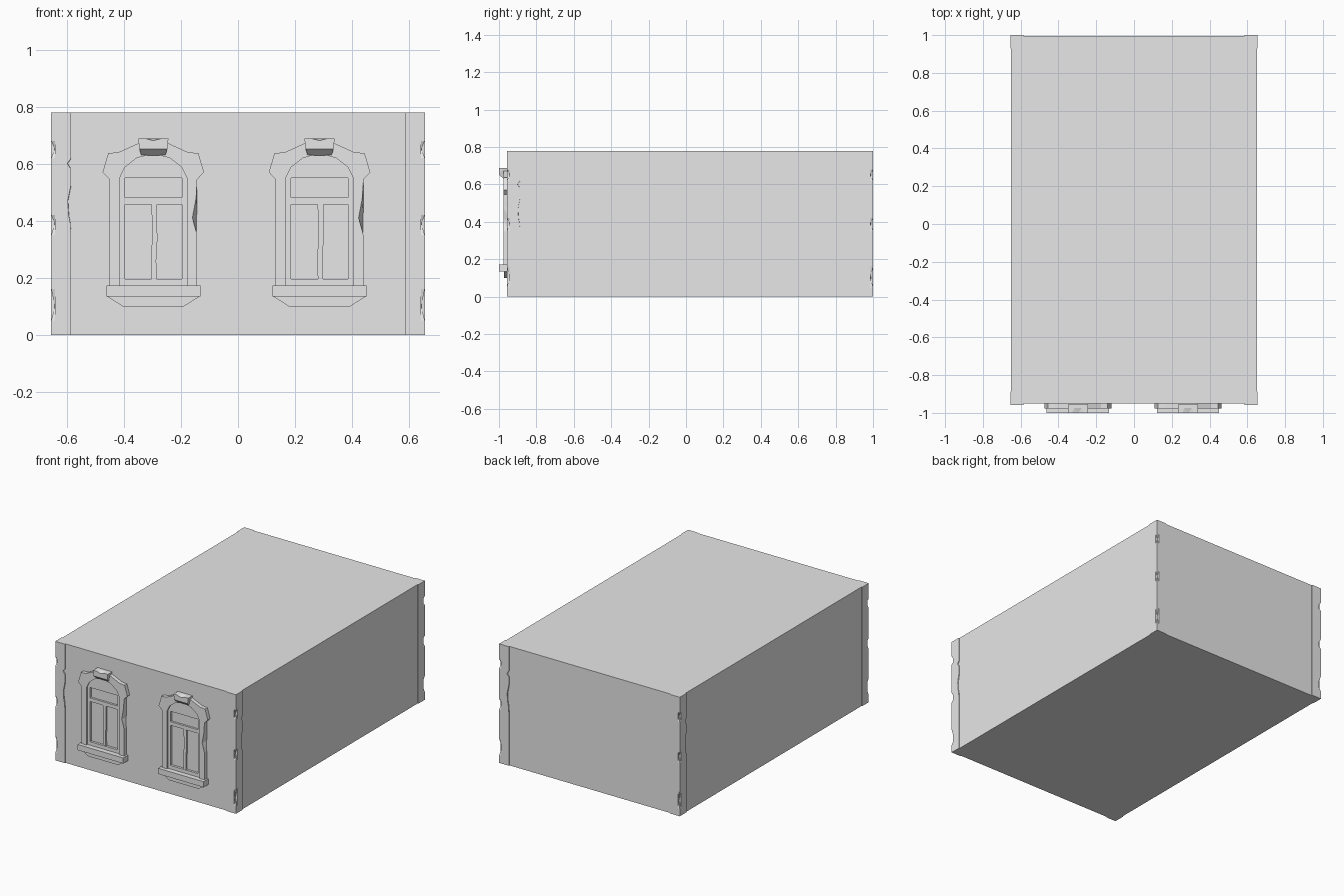
import bpy, bmesh, math
from mathutils import Matrix, Vector

cube = bpy.data.objects.get("Cube")
if cube:
    bpy.data.objects.remove(cube)

stone = bpy.data.materials.new("grey stone")
stone.use_nodes = True
GREY = (0.8, 0.8, 0.8, 1)
stone.diffuse_color = GREY
stone.node_tree.nodes["Principled BSDF"].inputs["Base Color"].default_value = GREY

HEIGHT = 0.78
WALL_Y = -0.951


def loft(name, rings, matrix=Matrix()):
    """Skin a list of matching closed rings of points and cap both ends."""
    bm = bmesh.new()
    loops = [[bm.verts.new(matrix @ Vector(p)) for p in ring] for ring in rings]
    n = len(loops[0])
    for low, high in zip(loops, loops[1:]):
        for i in range(n):
            j = (i + 1) % n
            bm.faces.new((low[i], low[j], high[j], high[i]))
    bm.faces.new(loops[0][::-1])
    bm.faces.new(loops[-1])
    quads = [f for f in bm.faces if len(f.verts) == 4]
    bmesh.ops.triangulate(bm, faces=quads)
    bmesh.ops.recalc_face_normals(bm, faces=bm.faces)
    mesh = bpy.data.meshes.new(name)
    bm.to_mesh(mesh)
    bm.free()
    mesh.materials.append(stone)
    obj = bpy.data.objects.new(name, mesh)
    bpy.context.collection.objects.link(obj)
    return obj


def relief(name, cx, outline, front_y, front=None):
    """Raise an x-z outline from the wall; front may differ to make chips."""
    back_ring = [(cx + x, WALL_Y + 0.004, z) for x, z in outline]
    front_ring = [(cx + x, front_y, z) for x, z in (front or outline)]
    return loft(name, [back_ring, front_ring])


def mirrored(half):
    """Complete a left half outline with its right half."""
    return half + [(-x, z) for x, z in reversed(half) if x]


def box(x0, x1, z0, z1):
    return [(x0, z0), (x1, z0), (x1, z1), (x0, z1)]


# Main block, with notched corners to seat the posts
X, BACK, NOTCH = 0.65, 0.994, 0.03
plan = []
for sx, sy in ((-1, -1), (1, -1), (1, 1), (-1, 1)):
    y = WALL_Y if sy < 0 else BACK
    corner = [(sx * X, y - sy * NOTCH), (sx * (X - NOTCH), y - sy * NOTCH),
              (sx * (X - NOTCH), y)]
    plan += corner if sx * sy > 0 else corner[::-1]
loft("building_block", [[(x, y, z) for x, y in plan] for z in (0, HEIGHT)])

# Corner posts: height, chip on the outer corner, chip on one inner edge
LEVELS = [(0, 0, 0), (0.05, 0, 0), (0.1, 0.012, 0), (0.16, 0, 0),
          (0.35, 0, 0), (0.39, 0.012, 0.003), (0.42, 0, 0.009),
          (0.47, 0, 0.012), (0.53, 0, 0), (0.58, 0, 0), (0.6, 0, 0.014),
          (0.62, 0, 0), (0.65, 0.012, 0), (0.68, 0, 0), (HEIGHT, 0, 0)]
W, C = 0.07, 0.014
rings = [[(c, c, z), (C, 0, z), (W - 0.016, 0, z), (W - e, 0, z), (W, W, z),
          (0, W, z), (0, C, z)] for z, c, e in LEVELS]
corners = [("front_right", -0.655, -0.957), ("front_left", 0.655, -0.957),
           ("back_left", 0.655, 1), ("back_right", -0.655, 1)]
for i, (side, x, y) in enumerate(corners):
    place = Matrix.Translation((x, y, 0)) @ Matrix.Rotation(i * math.pi / 2, 4, "Z")
    loft(side + "_corner_post", rings, place)

# Window outlines
ARCH = [(-0.118, 0.55), (-0.1, 0.587), (-0.058, 0.62), (-0.02, 0.63)]
EARS = [(-0.154, 0.15), (-0.154, 0.545), (-0.178, 0.57), (-0.158, 0.637),
        (-0.122, 0.64), (-0.045, 0.675)]
outer = mirrored(EARS)
chipped = outer[:-1] + [(0.154, 0.48), (0.154, 0.42), (0.154, 0.35)] + outer[-1:]
chip_front = outer[:-1] + [(0.15, 0.48), (0.137, 0.41), (0.154, 0.35)] + outer[-1:]
inner = mirrored([(-0.118, 0.15)] + ARCH)[::-1]
opening = mirrored([(-0.1, 0.19), (-0.1, 0.55)])[::-1]

for side, cx in (("right", -0.297), ("left", 0.286)):
    name = side + "_window_"
    # Surround with ears and a chipped edge
    relief(name + "surround", cx, chipped + inner, -0.976, chip_front + inner)
    # Sash, panes bars
    relief(name + "sash", cx, mirrored([(-0.118, 0.19)] + ARCH) + opening, -0.966)
    relief(name + "bottom_rail", cx, box(-0.118, 0.118, 0.15, 0.195), -0.966)
    relief(name + "transom", cx, box(-0.1, 0.1, 0.457, 0.481), -0.964)
    relief(name + "mullion", cx, [(-0.006, 0.195), (0.012, 0.195), (0.01, 0.26),
                                  (0.014, 0.33), (0.013, 0.457), (-0.007, 0.457),
                                  (-0.003, 0.36), (-0.008, 0.27)], -0.963)
    # Sill and tapered apron
    relief(name + "sill", cx, box(-0.165, 0.165, 0.135, 0.172), -1)
    relief(name + "apron", cx, mirrored([(-0.165, 0.136), (-0.108, 0.1)]), -0.973)
    # Keystone with a sloping underside and a chipped top
    back = mirrored([(-0.042, 0.629), (-0.053, 0.689), (-0.02, 0.689), (0, 0.689)])
    face = mirrored([(-0.049, 0.652), (-0.053, 0.689), (-0.03, 0.689), (0, 0.681)])
    loft(name + "keystone", [[(cx + x, y, z) for x, z in ring] for y, ring in
                             ((-0.955, back), (-0.974, back), (-1, face))])
